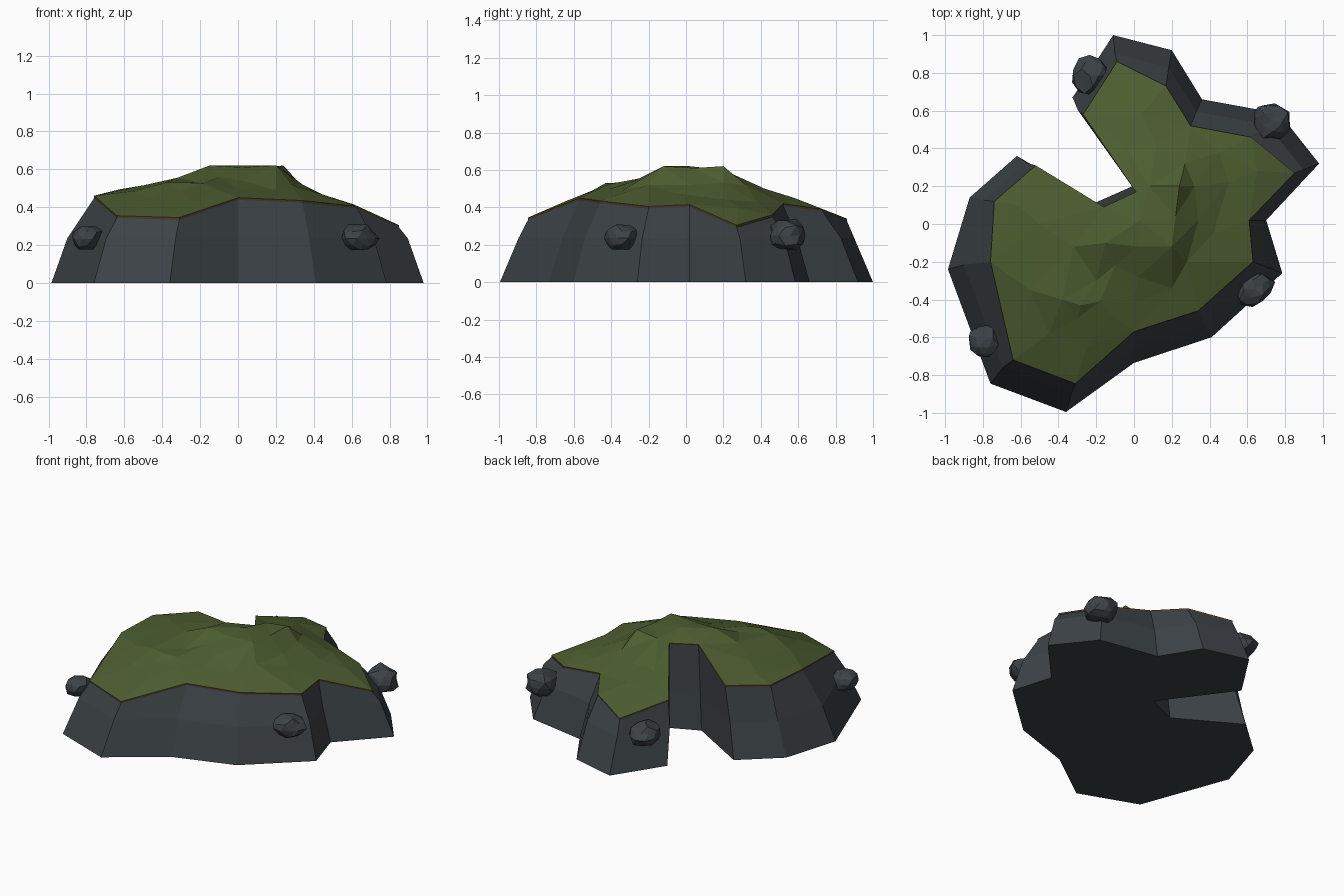
import bpy, bmesh, random
from mathutils import Vector
from mathutils.geometry import delaunay_2d_cdt

if "Cube" in bpy.data.objects:
    bpy.data.objects.remove(bpy.data.objects["Cube"])

random.seed(4)


def material(name, rgb):
    m = bpy.data.materials.new(name)
    m.diffuse_color = (*rgb, 1)
    m.use_nodes = True
    m.node_tree.nodes["Principled BSDF"].inputs["Base Color"].default_value = m.diffuse_color
    return m


def add_object(name, bm, mat):
    bmesh.ops.recalc_face_normals(bm, faces=bm.faces)
    me = bpy.data.meshes.new(name)
    bm.to_mesh(me)
    bm.free()
    me.materials.append(mat)
    ob = bpy.data.objects.new(name, me)
    bpy.context.collection.objects.link(ob)
    return ob


def loft(bm, rings):
    """Skin a list of equal length closed rings, return the vertex rings."""
    vs = [[bm.verts.new(p) for p in r] for r in rings]
    n = len(rings[0])
    for a, b in zip(vs, vs[1:]):
        for i in range(n):
            j = (i + 1) % n
            bm.faces.new((a[i], a[j], b[j], b[i]))
    return vs


rock = material("rock", (0.045, 0.055, 0.062))
grass = material("grass", (0.075, 0.11, 0.03))
soil = material("soil", (0.06, 0.045, 0.02))

# Outline of the foot and of the grass edge, counter-clockwise
foot = [(-.36, -.995), (0, -.735), (.41, -.60), (.785, -.26), (.70, .02), (.98, .32),
        (.77, .585), (.36, .66), (.20, .92), (-.11, 1.0), (-.325, .67),
        (.015, .21), (-.20, .115), (-.62, .36), (-.87, .14), (-.985, -.24), (-.76, -.845)]
edge = [(-.31, -.845, .345), (0, -.57, .45), (.34, -.46, .435), (.63, -.20, .405),
        (.61, .02, .415), (.85, .27, .305), (.62, .46, .36), (.30, .52, .42),
        (.17, .73, .39), (-.09, .86, .34), (-.27, .58, .41), (.01, .17, .575),
        (-.16, .09, .58), (-.52, .31, .475), (-.74, .12, .465), (-.76, -.20, .46),
        (-.64, -.72, .355)]
drop = Vector((0, 0, .012))
top = [Vector(p) for p in edge]

# Cliff: foot, shoulder and top rings with a flat bottom
bm = bmesh.new()
rings = loft(bm, [[(x, y, 0) for x, y in foot],
                  [(x * .915, y * .9, .235) for x, y in foot],
                  [p - drop for p in top]])
bm.faces.new(rings[0])
add_object("cliff", bm, rock)

# Thin soil band under the grass
bm = bmesh.new()
loft(bm, [[p - drop for p in top], top])
add_object("soil_band", bm, soil)

# Grass: hill and terrace points triangulated inside the edge
hill = [(-.15, -.10, .62), (.03, .02, .62), (.20, -.12, .62), (.24, .20, .62),
        (.22, .04, .61), (.08, .20, .60), (.02, -.12, .61),
        (-.32, -.12, .555), (-.10, -.22, .56), (.02, -.28, .54), (.28, -.20, .52),
        (.34, .02, .52), (.32, .20, .53), (.27, .32, .52), (.42, -.05, .475),
        (-.38, -.40, .53), (-.28, -.43, .53), (-.18, -.41, .525), (-.30, -.50, .49),
        (-.12, -.48, .495), (-.20, -.30, .53), (0, -.42, .495), (.20, -.34, .49),
        (-.55, -.35, .485), (-.50, 0, .515), (-.62, .10, .495), (-.45, -.58, .44),
        (-.25, -.65, .43), (.50, .22, .44), (.45, .38, .43), (.12, .42, .50),
        (.04, .58, .45), (-.04, .40, .485), (.65, .28, .395)]
points = top + [Vector(p) for p in hill]
v2, _, tris, orig, _, _ = delaunay_2d_cdt([p.xy for p in points], [],
                                          [list(range(len(top)))], 1, 1e-5)
bm = bmesh.new()
vs = [bm.verts.new((p.x, p.y, points[o[0]].z)) for p, o in zip(v2, orig)]
for t in tris:
    bm.faces.new([vs[i] for i in t])
grass_ob = add_object("grass_top", bm, grass)
if grass_ob.data.polygons[0].normal.z < 0:
    grass_ob.data.flip_normals()


# Boulders stuck to the cliff: lumpy spheres with a flattened underside
def boulder(name, centre, size, turn):
    bm = bmesh.new()
    bmesh.ops.create_icosphere(bm, subdivisions=2, radius=1)
    for v in bm.verts:
        v.co *= random.uniform(.82, 1.08)
        v.co.z = max(v.co.z, -.75)
    bmesh.ops.dissolve_limit(bm, angle_limit=.3, verts=bm.verts, edges=bm.edges)
    ob = add_object(name, bm, rock)
    ob.location, ob.scale, ob.rotation_euler.z = centre, size, turn


boulder("boulder_left", (-.795, -.615, .232), (.09, .09, .075), .3)
boulder("boulder_right", (.64, -.345, .235), (.11, .09, .08), .6)
boulder("boulder_back_right", (.73, .545, .25), (.11, .11, .10), 1.1)
boulder("boulder_back_left", (-.235, .785, .24), (.095, .11, .085), 0)
